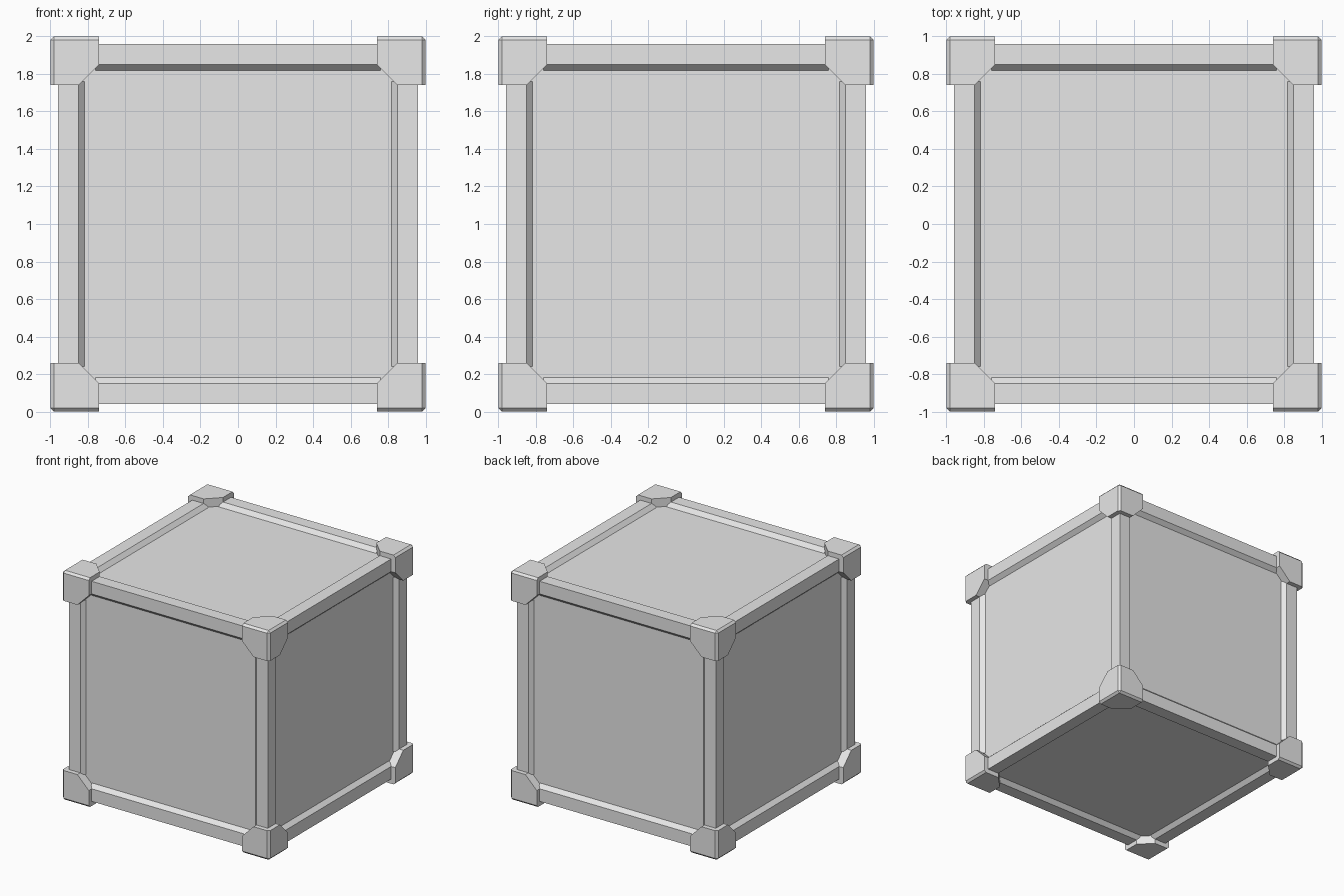
import bpy
import bmesh
from mathutils import Vector

CENTRE = (0, 0, 1)
OUTER = 0.96      # outer face of the frame bars
INNER = 0.85      # inner edge of a bar's flat face
PANEL = 0.925     # recessed panel face
SLOPE_END = 0.818 # where the sloped bar edge meets the panel
BLOCK = 0.74      # inner side of the corner blocks

old = bpy.data.objects.get("Cube")
if old:
    bpy.data.objects.remove(old, do_unlink=True)

grey = bpy.data.materials.new("light_grey")
grey.use_nodes = True
grey.diffuse_color = (0.8, 0.8, 0.8, 1)
grey.node_tree.nodes["Principled BSDF"].inputs["Base Color"].default_value = (0.8, 0.8, 0.8, 1)


def add_object(name, bm, mirror=None):
    """Turn a bmesh into a grey object, optionally mirrored about the centre."""
    bmesh.ops.recalc_face_normals(bm, faces=bm.faces)
    mesh = bpy.data.meshes.new(name)
    bm.to_mesh(mesh)
    bm.free()
    mesh.materials.append(grey)
    obj = bpy.data.objects.new(name, mesh)
    obj.location = CENTRE
    bpy.context.collection.objects.link(obj)
    if mirror:
        mod = obj.modifiers.new("mirror", 'MIRROR')
        mod.use_axis = mirror
        mod.use_mirror_merge = False
    return obj


# Recessed panels: one plain inner box
bm = bmesh.new()
bmesh.ops.create_cube(bm, size=2 * PANEL)
add_object("panels", bm)

# Frame bars: one sloped-edge profile, extruded along each axis
profile = [(OUTER, OUTER), (INNER, OUTER), (SLOPE_END, PANEL),
           (SLOPE_END, SLOPE_END), (PANEL, SLOPE_END), (OUTER, INNER)]
half = BLOCK + 0.02
for axis, name in enumerate(("width_bars", "depth_bars", "upright_bars")):
    bm = bmesh.new()
    verts = []
    for u, v in profile:
        p = Vector()
        p[axis] = -half
        p[(axis + 1) % 3] = u
        p[(axis + 2) % 3] = v
        verts.append(bm.verts.new(p))
    face = bm.faces.new(verts)
    ext = bmesh.ops.extrude_face_region(bm, geom=[face], use_keep_orig=True)
    shift = Vector()
    shift[axis] = 2 * half
    moved = [g for g in ext["geom"] if isinstance(g, bmesh.types.BMVert)]
    bmesh.ops.translate(bm, verts=moved, vec=shift)
    add_object(name, bm, [i != axis for i in range(3)])

# Corner blocks: fine chamfer on the outer edges, wide chamfer on the inner ones
bm = bmesh.new()
bmesh.ops.create_cube(bm, size=1 - BLOCK)
mid = (1 + BLOCK) / 2
bmesh.ops.translate(bm, verts=bm.verts, vec=(mid, mid, mid))


def edges_at(corner):
    point = Vector((corner, corner, corner))
    return [e for e in bm.edges if any((v.co - point).length < 0.001 for v in e.verts)]


for corner, width in ((1, 0.018), (BLOCK, INNER - BLOCK)):
    bmesh.ops.bevel(bm, geom=edges_at(corner), offset=width, offset_type='OFFSET',
                    segments=1, profile=0.5, affect='EDGES')
add_object("corner_blocks", bm, [True, True, True])
